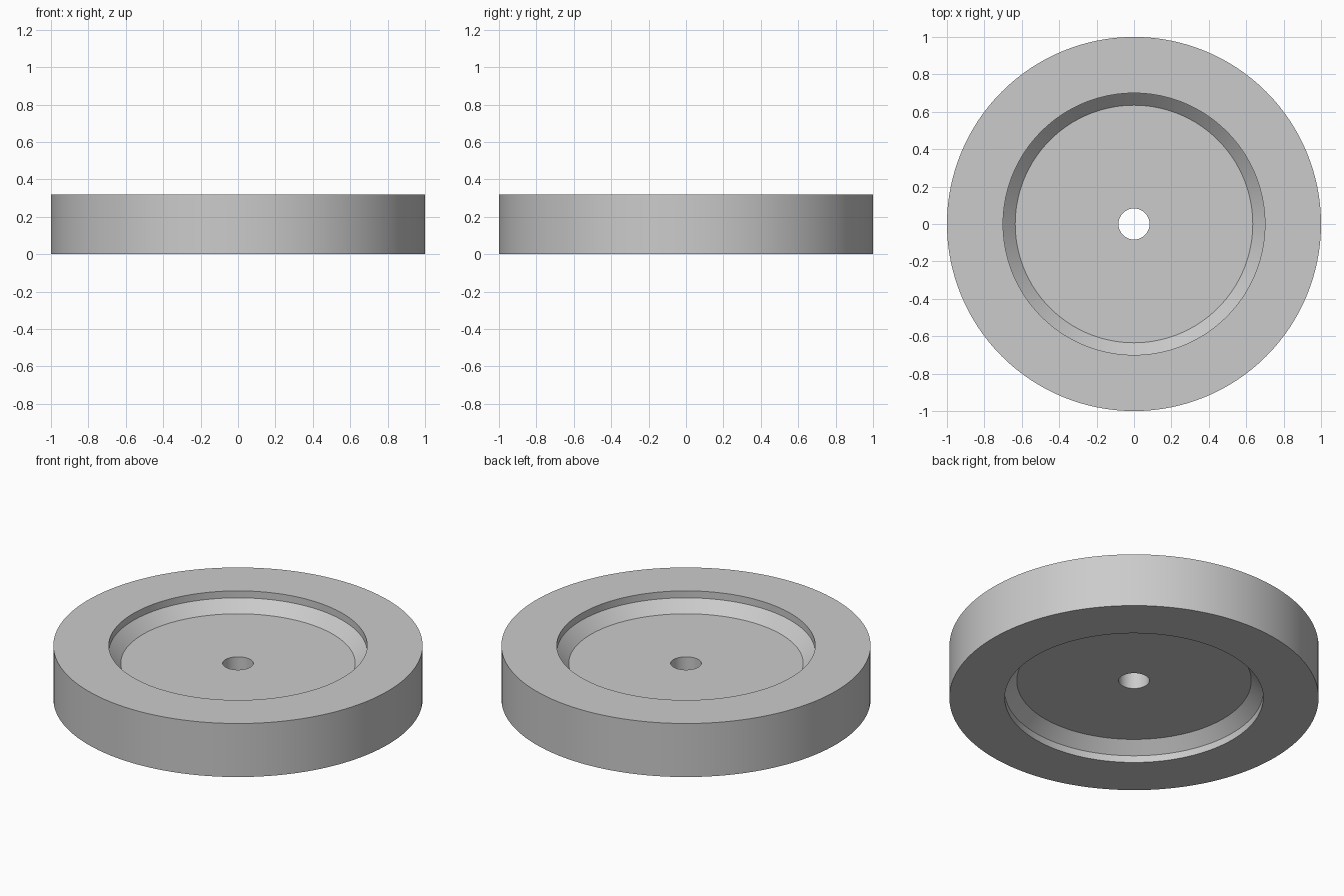
import bpy, bmesh, math

if "Cube" in bpy.data.objects:
    bpy.data.objects.remove(bpy.data.objects["Cube"], do_unlink=True)

HEIGHT = 0.32
SEGMENTS = 128

# Upper half of the cross-section (radius, height above mid-plane), bore to outer rim
web = HEIGHT / 6
upper = [
    (0.083, web),                    # bore edge
    (0.635, web),                    # recess floor edge
    (0.70, web + 0.065),             # top of the chamfer
    (0.70, HEIGHT / 2),              # recess mouth
    (1.0, HEIGHT / 2),               # outer rim
]
profile = upper + [(r, -z) for r, z in reversed(upper)]

# Revolve the closed profile into the wheel
bm = bmesh.new()
verts = [bm.verts.new((r, 0, z + HEIGHT / 2)) for r, z in profile]
edges = [bm.edges.new((a, b)) for a, b in zip(verts, verts[1:] + verts[:1])]
bmesh.ops.spin(bm, geom=verts + edges, cent=(0, 0, 0), axis=(0, 0, 1),
               angle=math.tau, steps=SEGMENTS, use_merge=False)
bmesh.ops.remove_doubles(bm, verts=bm.verts, dist=0.0001)
bmesh.ops.recalc_face_normals(bm, faces=bm.faces)
mesh = bpy.data.meshes.new("recessed_wheel")
bm.to_mesh(mesh)
bm.free()
wheel = bpy.data.objects.new("recessed_wheel", mesh)
bpy.context.collection.objects.link(wheel)

# Plain grey material
grey = bpy.data.materials.new("light grey")
grey.use_nodes = True
colour = (0.6, 0.6, 0.6, 1)
grey.diffuse_color = colour
grey.node_tree.nodes["Principled BSDF"].inputs["Base Color"].default_value = colour
mesh.materials.append(grey)

# Smooth round walls, crisp rims
bpy.ops.object.select_all(action='DESELECT')
wheel.select_set(True)
bpy.context.view_layer.objects.active = wheel
bpy.ops.object.shade_smooth_by_angle(angle=math.radians(30))
